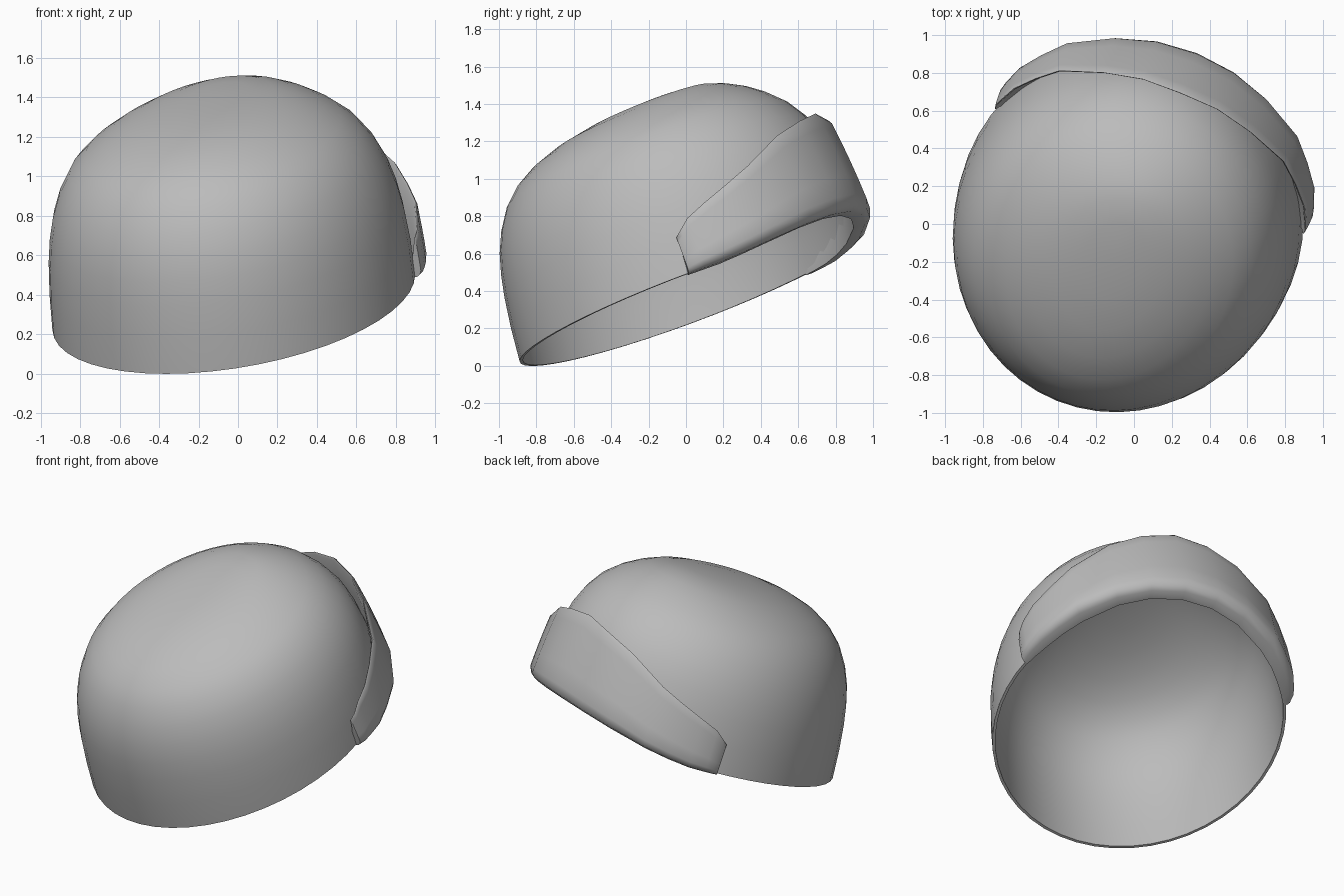
import bpy, bmesh, math
from mathutils import Matrix, Vector

if "Cube" in bpy.data.objects:
    bpy.data.objects.remove(bpy.data.objects["Cube"])

# Helmet frame: yawed towards +x and pitched so the rim slopes up to the back
yaw, pitch = math.radians(22), math.radians(21.7)
back = Vector((math.sin(yaw), math.cos(yaw), 0))
up = Vector((0, 0, 1))
U = Vector((math.cos(yaw), -math.sin(yaw), 0))
V = back * math.cos(pitch) + up * math.sin(pitch)
W = U.cross(V)
FRAME = Matrix.Translation((-0.02, 0.03, 0.365)) @ Matrix((U, V, W)).transposed().to_4x4()

grey = bpy.data.materials.new("plain grey")
grey.diffuse_color = (0.5, 0.5, 0.5, 1)
grey.use_nodes = True
grey.node_tree.nodes["Principled BSDF"].inputs["Base Color"].default_value = grey.diffuse_color

# Dome levels: height, front reach, back reach, half width
LEVELS = [(0, .99, .98, .92), (.18, .972, 1.0, .915), (.35, .947, 1.0, .9),
          (.47, .922, .99, .88), (.58, .89, .97, .85), (.69, .84, .925, .805),
          (.80, .768, .855, .735), (.88, .685, .775, .645), (.945, .575, .69, .535),
          (.995, .43, .60, .42), (1.03, .26, .51, .29), (1.048, .06, .38, .16)]


def lerp_table(table, x):
    for a, b in zip(table, table[1:]):
        if x <= b[0]:
            f = (x - a[0]) / (b[0] - a[0])
            return [p + (q - p) * f for p, q in zip(a, b)][1:]
    return list(table[-1][1:])


def arch(t):
    """Height of the rim's arch at the back opening."""
    t = abs(math.remainder(t, 2 * math.pi))
    return .095 * math.cos(1.5 * t) ** 1.5 if t < math.radians(59.9) else 0


def dome_point(w, t, k=1.0):
    """Point on the dome at height w and angle t from the back."""
    f, b, s = lerp_table(LEVELS, max(w, 0))
    return Vector((s * k * math.sin(t), (b - f) / 2 + (b + f) / 2 * k * math.cos(t), w))


def make(name, bm, angle, thickness=0):
    bmesh.ops.recalc_face_normals(bm, faces=bm.faces)
    me = bpy.data.meshes.new(name)
    bm.to_mesh(me)
    bm.free()
    me.materials.append(grey)
    ob = bpy.data.objects.new(name, me)
    bpy.context.collection.objects.link(ob)
    ob.matrix_world = FRAME
    bpy.ops.object.select_all(action='DESELECT')
    ob.select_set(True)
    bpy.context.view_layer.objects.active = ob
    if thickness:
        mod = ob.modifiers.new("thickness", 'SOLIDIFY')
        mod.thickness = thickness
        mod.offset = -1
        bpy.ops.object.modifier_apply(modifier=mod.name)
    bpy.ops.object.shade_smooth_by_angle(angle=math.radians(angle))
    return ob


# Helmet shell: stacked ellipses closed by a pole, then thickened inwards
bm = bmesh.new()
N = 48
turn = [2 * math.pi * i / N for i in range(N)]
rings = [[bm.verts.new(dome_point(l[0] + (arch(t) if k == 0 else 0), t)) for t in turn]
         for k, l in enumerate(LEVELS)]
for a, b in zip(rings, rings[1:]):
    for i in range(N):
        j = (i + 1) % N
        bm.faces.new((a[j], a[i], b[i], b[j]))
pole = bm.verts.new((0, .18, 1.055))
for i in range(N):
    bm.faces.new((rings[-1][(i + 1) % N], rings[-1][i], pole))
make("helmet_shell", bm, 40, 0.018)

# Raised visor: angle from the back, top edge height, outward scale
EDGE = [(0, .65, 1), (13, .615, 1), (26, .56, 1), (41, .44, 1.01), (50, .375, 1.0),
        (58, .32, 1.0), (64, .275, .985), (67, .23, .975), (69, .2, .955)]
# Section: height fraction, share of the standoff; the top lip stands clear of the dome
SECTION = [(0, -.2), (0, .45), (.04, .8), (.14, 1), (.35, 1), (.6, 1), (.85, 1),
           (.97, 1), (1, .93), (.97, .82), (.65, .4), (.35, -.05)]


def visor_point(deg, frac, share):
    top, scale = lerp_table(EDGE, abs(deg))
    t = math.radians(deg)
    low = arch(t) - .006
    w = low + (top - low) * frac
    inner = dome_point(w, t, .99)
    r = (1.08 - .045 * (w / .65) ** 2) * scale
    outer = Vector((.92 * r * math.sin(t), r * math.cos(t), w))
    return inner.lerp(outer, share)


bm = bmesh.new()
angles = [e[0] for e in EDGE]
angles = [-a for a in reversed(angles[1:])] + angles
strips = [[bm.verts.new(visor_point(a, *s)) for s in SECTION] for a in angles]
M = len(SECTION)
for a, b in zip(strips, strips[1:]):
    for i in range(M):
        j = (i + 1) % M
        bm.faces.new((a[i], a[j], b[j], b[i]))
bm.faces.new(strips[0])
bm.faces.new(strips[-1])
make("raised_visor", bm, 50)
